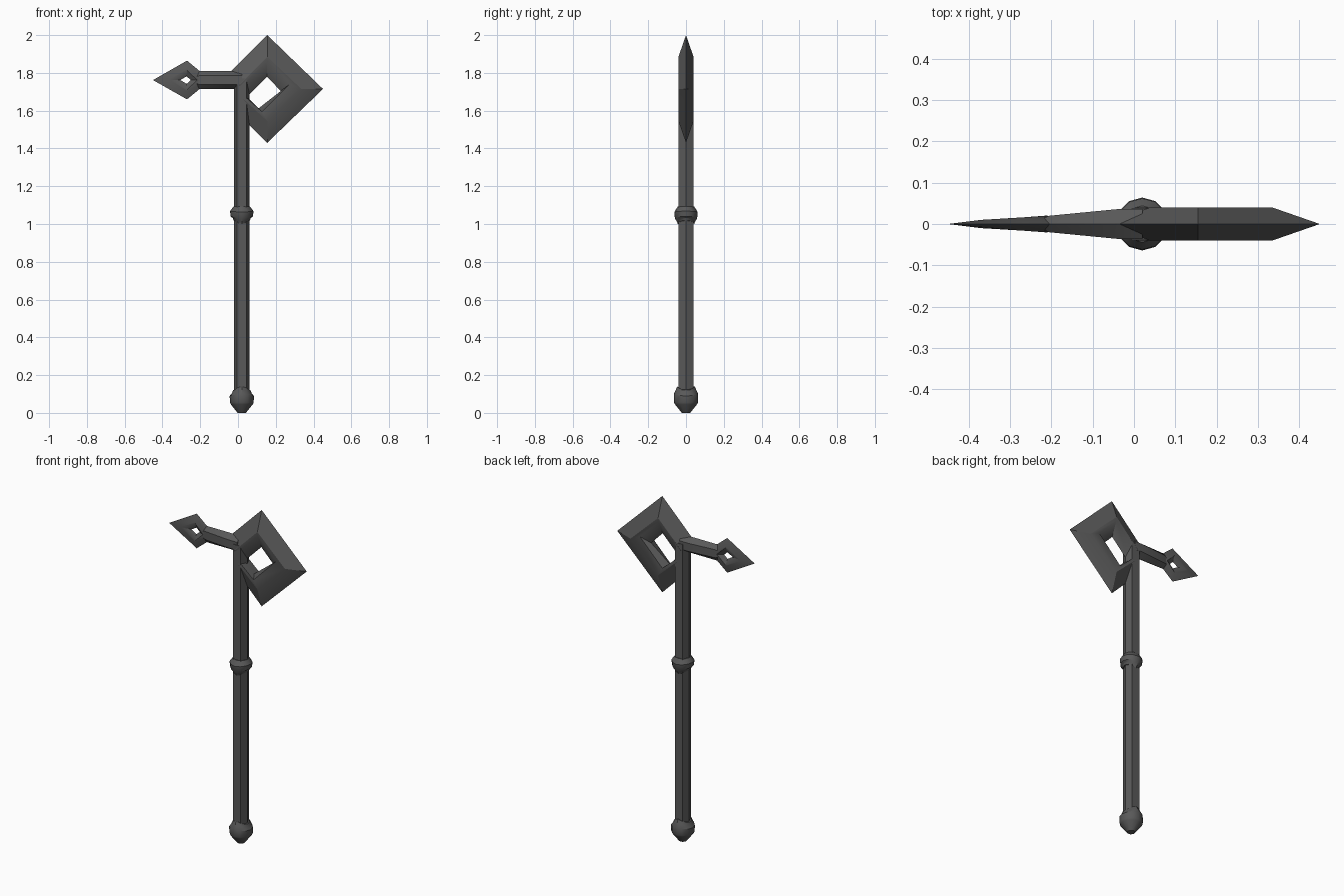
import bpy, math

if "Cube" in bpy.data.objects:
    bpy.data.objects.remove(bpy.data.objects["Cube"])

AX = 0.02  # shaft axis in x
dark = bpy.data.materials.new("dark_metal")
dark.diffuse_color = (.1, .1, .1, 1)
dark.use_nodes = True
dark.node_tree.nodes["Principled BSDF"].inputs["Base Color"].default_value = dark.diffuse_color


def make(name, verts, faces):
    me = bpy.data.meshes.new(name)
    me.from_pydata(verts, [], faces)
    me.validate()
    me.materials.append(dark)
    ob = bpy.data.objects.new(name, me)
    bpy.context.collection.objects.link(ob)
    bpy.ops.object.select_all(action='DESELECT')
    ob.select_set(True)
    bpy.context.view_layer.objects.active = ob
    bpy.ops.object.mode_set(mode='EDIT')
    bpy.ops.mesh.select_all(action='SELECT')
    bpy.ops.mesh.normals_make_consistent(inside=False)
    bpy.ops.object.mode_set(mode='OBJECT')
    bpy.ops.object.shade_smooth_by_angle(angle=math.radians(32))
    return ob


def skin(name, loops, closed=False):
    """Bridge equal-length cross-sections, capping the ends if open."""
    k, n = len(loops[0]), len(loops)
    verts = [v for lp in loops for v in lp]
    faces = []
    for i in range(n if closed else n - 1):
        a, b = i * k, ((i + 1) % n) * k
        faces += [(a + j, a + (j + 1) % k, b + (j + 1) % k, b + j) for j in range(k)]
    if not closed:
        faces += [tuple(range(k)), tuple(range((n - 1) * k, n * k))]
    return make(name, verts, faces)


def lathe(name, profile, sides=12):
    """Rings of (z, radius, lift); lift shifts the front and back points into a chevron."""
    loops = []
    for z, r, lift in profile:
        lp = []
        for i in range(sides):
            a = 2 * math.pi * i / sides
            lp.append((AX + r * math.cos(a), r * math.sin(a),
                       z + lift * abs(math.sin(a)) ** 3))
        loops.append(lp)
    return skin(name, loops)


def section(outer, r1, r2, inner, y1, y2):
    """Bevelled limb section: sharp outer edge, two ridges, sharp inner edge."""
    P = lambda p, y: (p[0], y, p[1])
    return [P(outer, 0), P(r1, -y1), P(r2, -y2), P(inner, 0), P(r2, y2), P(r1, y1)]


# Shaft: six-sided with broad front and back faces
hexa = [(.041, 0), (.025, .039), (-.025, .039), (-.041, 0), (-.025, -.039), (.025, -.039)]
skin("shaft", [[(AX + x, y, z) for x, y in hexa] for z in (.08, 1.77)])

# Pommel and middle collar with chevron edges
lathe("pommel", [(0, .022, 0), (.045, .058, 0), (.055, .063, 0), (.09, .064, .01),
                 (.103, .053, .022), (.12, .046, .02)])
lathe("collar", [(1.02, .044, -.02), (1.032, .048, -.02), (1.04, .059, -.01),
                 (1.068, .062, -.005), (1.092, .044, 0)])

# Open diamond axe blade
blade = [
    ((-.037, 1.808), (.005, 1.735), (.02, 1.73), (.035, 1.662)),
    ((.155, 2.0), (.155, 1.885), (.155, 1.862), (.153, 1.78)),
    ((.45, 1.715), (.335, 1.715), (.275, 1.742), (.228, 1.703)),
    ((.155, 1.43), (.155, 1.545), (.128, 1.594), (.106, 1.61)),
    ((.03, 1.555), (.03, 1.66), (.03, 1.68), (.03, 1.69)),
]
skin("axe_blade", [section(*s, .04, .038) for s in blade])

# Tapering neck of the rear spike
neck = []
for x, t in ((.02, .036), (-.04, .036), (-.205, .02), (-.225, .012)):
    h = .048 if x > -.21 else .03
    neck.append([(x, 0, 1.762 + h), (x, -t, 1.762 + h * .5), (x, -t, 1.762 - h * .5),
                 (x, 0, 1.762 - h), (x, t, 1.762 - h * .5), (x, t, 1.762 + h * .5)])
skin("spike_neck", neck)

# Open diamond spike head
head = []
for outer, ridge, inner, y in (
        ((-.45, 1.762), (-.37, 1.762), (-.305, 1.762), .010),
        ((-.27, 1.865), (-.27, 1.82), (-.272, 1.782), .016),
        ((-.145, 1.762), (-.21, 1.762), (-.25, 1.762), .020),
        ((-.27, 1.66), (-.27, 1.705), (-.272, 1.742), .016)):
    near = tuple(r + (i - r) * .15 for r, i in zip(ridge, inner))
    head.append(section(outer, ridge, near, inner, y, y))
skin("spike_head", head, closed=True)
